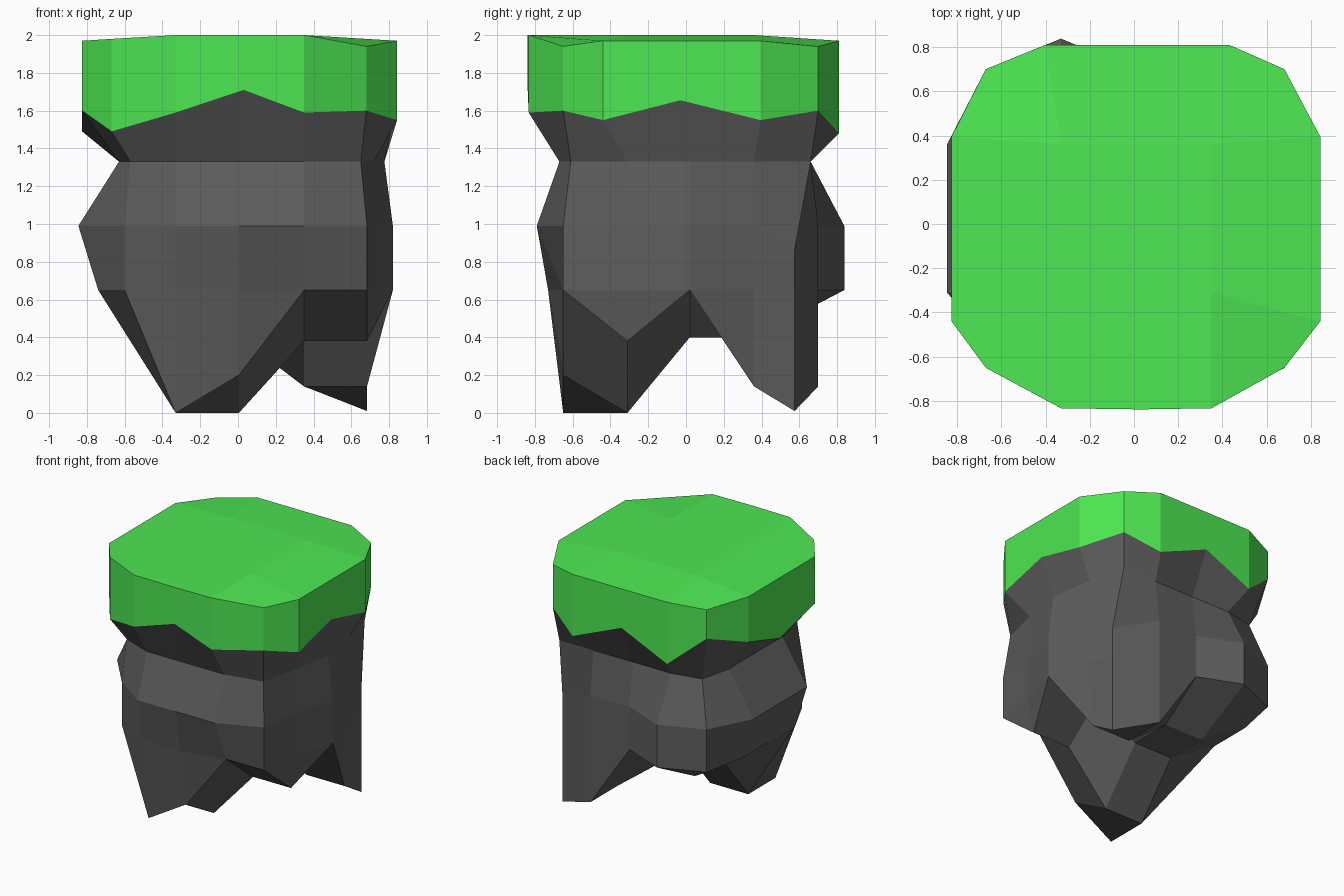
import bpy, bmesh

if "Cube" in bpy.data.objects:
    bpy.data.objects.remove(bpy.data.objects["Cube"])

LX = (-.33, .005, .35)   # inner lattice columns
LY = (-.31, .02, .36)    # inner lattice rows


def ring(z, left, right, front, back, corners, side, tweaks):
    """16 points, counter-clockwise from the front left corner."""
    c = corners
    pts = [c[0], *[(x, front) for x in LX],
           c[1], (side, LY[0]), (right, LY[1]), (side, LY[2]),
           c[2], *[(x, back) for x in reversed(LX)],
           c[3], *[(left, y) for y in reversed(LY)]]
    pts = [(x, y, z) for x, y in pts]
    for i, p in tweaks.items():
        pts[i] = p
    return pts


def build(name, rings, cap_ring, cap_z, color):
    """Skin stacked rings and fill one ring with a 5 x 5 lattice cap."""
    bm = bmesh.new()
    loops = [[bm.verts.new(p) for p in r] for r in rings]
    for a, b in zip(loops, loops[1:]):
        for i in range(16):
            j = (i + 1) % 16
            bm.faces.new((a[i], a[j], b[j], b[i]))
    r = loops[cap_ring]
    grid = [r[0:5]]
    for k in range(3):
        inner = [bm.verts.new((LX[i], LY[k], cap_z[k][i])) for i in range(3)]
        grid.append([r[15 - k], *inner, r[5 + k]])
    grid.append(r[12:7:-1])
    for j in range(4):
        for i in range(4):
            q = (grid[j][i], grid[j][i + 1], grid[j + 1][i + 1], grid[j + 1][i])
            bm.faces.new(q if cap_ring else q[::-1])
    bmesh.ops.remove_doubles(bm, verts=bm.verts, dist=.002)
    bmesh.ops.dissolve_degenerate(bm, edges=bm.edges, dist=.002)
    me = bpy.data.meshes.new(name)
    bm.to_mesh(me)
    bm.free()
    ob = bpy.data.objects.new(name, me)
    bpy.context.collection.objects.link(ob)
    mat = bpy.data.materials.new(name)
    mat.diffuse_color = color
    mat.use_nodes = True
    mat.node_tree.nodes["Principled BSDF"].inputs["Base Color"].default_value = mat.diffuse_color
    me.materials.append(mat)


# Grass outline with jagged lower edge and slightly drooping rim
outline = [(-.67, -.65), (-.33, -.833), (.03, -.838), (.35, -.833),
           (.68, -.65), (.842, -.44), (.842, -.03), (.842, .395),
           (.68, .70), (.43, .81), (0, .81), (-.40, .81),
           (-.67, .70), (-.825, .395), (-.825, 0), (-.825, -.44)]
edge_z = (1.49, 1.59, 1.71, 1.59, 1.60, 1.55, 1.655, 1.55,
          1.60, 1.48, 1.66, 1.48, 1.71, 1.61, 1.49, 1.60)
rim_z = [1.98, 2, 2, 2, 1.94] + [1.97] * 3 + [1.94] + [1.97] * 3 + [1.94] + [1.97] * 3
edge = [(x, y, z) for (x, y), z in zip(outline, edge_z)]
rim = [(x, y, z) for (x, y), z in zip(outline, rim_z)]
build("grass_top", [edge, rim], 1, [(2, 2, 2)] * 3, (.075, .8, .085, 1))

# Rock body: neck, belly and lower rings
body = [(-.60, -.60), (.683, -.65), (.683, .575), (-.67, .70)]
neck = ring(1.33, -.63, .775, -.67, .66,
            [(-.57, -.58), (.65, -.61), (.65, .66), (-.57, .61)], .72, {})
belly = ring(.99, -.845, .82, -.79, .70, body, .735,
             {8: (.683, .575, .86), 11: (-.33, .838, .99)})
lower = ring(.65, -.74, .82, -.73, .70, body, .735,
             {3: (.35, -.65, .65), 11: (-.33, .838, .65)})

# Jagged underside with a front left leg and a back right leg
under = list(lower)
for i, p in {1: (-.33, -.65, 0), 2: (.005, -.65, .20), 5: (.683, -.31, .38),
             7: (.683, .36, .14), 8: (.683, .575, .01), 9: (.35, .70, .14)}.items():
    under[i] = p
build("rock", [under, lower, belly, neck, edge], 0,
      [(0, 0, .38), (.40, .40, .65), (.40, .40, .14)], (.11, .11, .11, 1))
